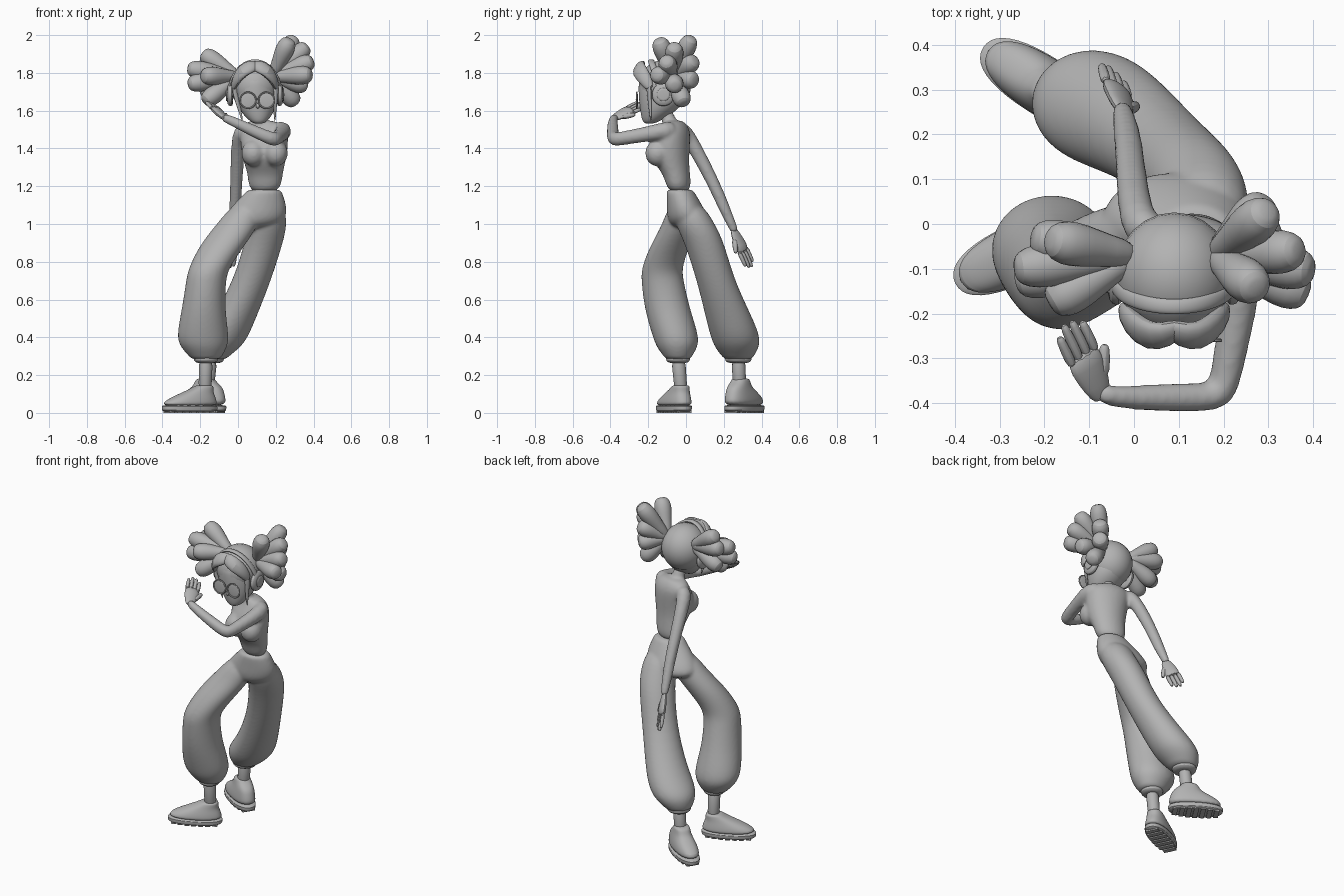
import bpy, bmesh, math
from mathutils import Vector, Matrix

cube = bpy.data.objects.get("Cube")
if cube:
    bpy.data.objects.remove(cube)

grey = bpy.data.materials.new("plain_grey")
grey.use_nodes = True
grey.diffuse_color = (0.45, 0.45, 0.45, 1)
grey.node_tree.nodes["Principled BSDF"].inputs["Base Color"].default_value = grey.diffuse_color


def finish(name, bm, subdiv=0):
    bmesh.ops.recalc_face_normals(bm, faces=bm.faces)
    me = bpy.data.meshes.new(name)
    bm.to_mesh(me)
    bm.free()
    me.materials.append(grey)
    ob = bpy.data.objects.new(name, me)
    bpy.context.collection.objects.link(ob)
    if subdiv:
        mod = ob.modifiers.new("smooth", 'SUBSURF')
        mod.levels = mod.render_levels = subdiv
    bpy.ops.object.select_all(action='DESELECT')
    ob.select_set(True)
    bpy.context.view_layer.objects.active = ob
    bpy.ops.object.shade_smooth_by_angle(angle=math.radians(40))
    return ob


def blend(name, parts, repeats):
    """Fuse overlapping parts into one smooth skin."""
    bpy.ops.object.select_all(action='DESELECT')
    for ob in parts:
        ob.select_set(True)
    bpy.context.view_layer.objects.active = parts[0]
    bpy.ops.object.convert(target='MESH')
    bpy.ops.object.join()
    ob = bpy.context.view_layer.objects.active
    ob.name = name
    fuse = ob.modifiers.new("fuse", 'REMESH')
    fuse.mode, fuse.voxel_size, fuse.use_smooth_shade = 'VOXEL', .009, True
    relax = ob.modifiers.new("relax", 'SMOOTH')
    relax.factor, relax.iterations = .5, repeats


def skin_rings(name, rings, subdiv):
    bm = bmesh.new()
    loops = [[bm.verts.new(p) for p in ring] for ring in rings]
    n = len(loops[0])
    for a, b in zip(loops, loops[1:]):
        for i in range(n):
            bm.faces.new((a[i], a[(i + 1) % n], b[(i + 1) % n], b[i]))
    bm.faces.new(loops[0])
    bm.faces.new(loops[-1])
    return finish(name, bm, subdiv)


def stack(name, levels, turn=0, subdiv=2, n=14, blunt=1):
    """Loft of level ovals: z, centre x, centre y, half width, half depth."""
    rot = Matrix.Rotation(math.radians(turn), 3, 'Z')
    angles = [2 * math.pi * i / n for i in range(n)]
    oval = [[math.copysign(abs(f(a)) ** blunt, f(a)) for f in (math.cos, math.sin)] for a in angles]
    return skin_rings(name, [[Vector((cx, cy, z)) + rot @ Vector((rx * c, ry * s, 0)) for c, s in oval]
                             for z, cx, cy, rx, ry in levels], subdiv)


def tube(name, path, side=(0.3, 0.2, 0.9), flat=1, n=10, subdiv=1):
    """Sweep along x, y, z, radius points; flat thins it across the side vector."""
    pts = [Vector(p[:3]) for p in path]
    angles = [2 * math.pi * k / n for k in range(n)]
    rings = []
    for i, p in enumerate(pts):
        t = (pts[min(i + 1, len(pts) - 1)] - pts[max(i - 1, 0)]).normalized()
        s = Vector(side)
        s = (s - t * s.dot(t)).normalized()
        w = t.cross(s)
        r = path[i][3]
        rings.append([p + s * r * math.cos(a) + w * r * flat * math.sin(a) for a in angles])
    return skin_rings(name, rings, subdiv)


def ball(name, centre, size):
    bm = bmesh.new()
    bmesh.ops.create_uvsphere(bm, u_segments=24, v_segments=14, radius=1,
                              matrix=Matrix.Translation(centre) @ Matrix.Diagonal((*size, 1)))
    return finish(name, bm)


def taper(name, start, end, radii, **kw):
    """Straight tube with (fraction, radius) pairs."""
    a, b = Vector(start), Vector(end)
    return tube(name, [(*a.lerp(b, f), r) for f, r in radii], **kw)


# Torso, bust, neck and arms in one skin
upper = [stack("torso", [(1.16, .14, -.035, .09, .066), (1.26, .145, -.045, .094, .067),
                         (1.33, .14, -.083, .117, .1), (1.42, .14, -.083, .132, .105),
                         (1.49, .137, -.06, .135, .082), (1.53, .133, -.06, .112, .06),
                         (1.55, .125, -.065, .055, .045)], turn=-15)]
for x, y in ((.082, -.135), (.2, -.15)):
    upper.append(ball("bust", (x, y, 1.375), (.064, .066, .07)))
upper.append(taper("neck", (.125, -.07, 1.5), (.105, -.12, 1.62), [(0, .05), (.4, .038), (1, .038)]))
upper.append(tube("left_arm", [(.2, -.06, 1.5, .043), (.247, -.1, 1.497, .05), (.232, -.2, 1.477, .042),
                               (.207, -.33, 1.455, .038), (.195, -.383, 1.445, .04),
                               (.15, -.388, 1.462, .036), (.05, -.388, 1.507, .032),
                               (-.055, -.388, 1.557, .026), (-.085, -.37, 1.567, .022)], n=12))
upper.append(tube("right_arm", [(.05, -.03, 1.5, .043), (.015, -.01, 1.49, .048), (0, .04, 1.42, .04),
                                (-.01, .15, 1.21, .034), (-.015, .2, 1.09, .033),
                                (-.025, .25, .98, .024), (-.027, .26, .955, .022)], n=12))
blend("upper_body", upper, 9)

# Trousers: hips and two ballooning legs fused, with cuffs
blend("trousers", [
    stack("hips", [(1.185, .14, -.033, .088, .068), (1.17, .138, -.03, .098, .076),
                   (1.1, .115, -.008, .147, .096), (1.04, .092, .008, .17, .112),
                   (1.0, .08, .015, .155, .103), (.975, .07, .01, .07, .06)]),
    stack("left_leg", [(1.12, .155, .0, .092, .085), (1.0, .16, .048, .105, .108),
                       (.9, .136, .098, .105, .108), (.7, .075, .157, .103, .102),
                       (.5, -.02, .23, .118, .128), (.4, -.085, .262, .142, .135),
                       (.345, -.11, .27, .125, .12), (.3, -.135, .275, .09, .087),
                       (.28, -.14, .275, .075, .072)]),
    stack("right_leg", [(1.12, .07, -.01, .09, .08), (1.0, .0, -.035, .115, .09),
                        (.9, -.075, -.078, .124, .107), (.77, -.155, -.13, .11, .11),
                        (.7, -.17, -.125, .108, .115), (.55, -.183, -.1, .117, .124),
                        (.4, -.187, -.052, .145, .127), (.345, -.18, -.047, .125, .11),
                        (.3, -.172, -.043, .09, .077), (.28, -.17, -.042, .075, .065)])], 6)
for name, x, y, r in (("left_cuff", -.145, .277, .073), ("right_cuff", -.17, -.042, .066)):
    stack(name, [(.31, x, y, r * .9, r * .9), (.295, x, y, r, r),
                 (.275, x, y, r, r), (.262, x, y, r * .75, r * .75)], subdiv=1)


# Ankles and shoes, each shoe laid along its heel-to-toe direction
def foot(side, top, ankle, toe_dir, shift, tall):
    ax, ay = ankle
    d = Vector(toe_dir).normalized()
    turn = math.degrees(math.atan2(d.y, d.x))
    taper(side + "_ankle", (*top, .3), (ax, ay, .1), [(0, .044), (.5, .036), (1, .04)])

    def level(z, u, length, width):
        return (z, ax + d.x * (u + shift), ay + d.y * (u + shift), length, width)

    stack(side + "_sole", [level(.006, .08, .152, .058), level(.01, .08, .16, .066),
                           level(.038, .08, .163, .068), level(.042, .08, .155, .064)],
          turn, subdiv=1, n=20, blunt=.85)
    stack(side + "_shoe", [level(.033, .08, .158, .066), level(.06 * tall, .076, .152, .066),
                           level(.085 * tall, .055, .122, .06), level(.11 * tall, .03, .085, .052),
                           level(.135 * tall, .01 - shift, .056, .046),
                           level(.148 * tall, .004 - shift, .044, .042)],
          turn, n=20, blunt=.85)
    # Shallow tread bars under the sole
    bm = bmesh.new()
    for k in range(7):
        u = -.04 + k * .04
        half = .11 * math.sqrt(1 - ((u - .08) / .168) ** 2)
        place = (Matrix.Translation((ax + d.x * (u + shift), ay + d.y * (u + shift), .006))
                 @ Matrix.Rotation(math.radians(turn), 4, 'Z') @ Matrix.Diagonal((.028, half, .012, 1)))
        bmesh.ops.create_cube(bm, size=1, matrix=place)
    finish(side + "_tread", bm)


foot("right", (-.17, -.042), (-.175, -.025), (-.24, -.115), .01, 1)
foot("left", (-.145, .277), (-.165, .285), (-.22, .14), -.035, 1.25)


# Hands
def hand(side, wrist, tip, across):
    w, t = Vector(wrist), Vector(tip)
    d = t - w
    s = Vector(across)
    s = (s - d * s.dot(d) / d.length_squared).normalized()
    taper(side + "_palm", w - d * .1, w + d * .58,
          [(0, .022), (.3, .036), (.75, .048), (1, .042)], side=s, flat=.45)
    for k, reach in enumerate((.92, 1.0, 1.02, .92)):
        off = s * (.033 - .022 * k)
        taper(side + "_finger_%d" % (k + 1), w + d * .48 + off, w + d * reach + off,
              [(0, .0135), (.5, .0125), (.9, .011), (1, .006)], n=8)
    taper(side + "_thumb", w + d * .15 + s * .02, w + d * .5 + s * .06,
          [(0, .017), (.5, .016), (.9, .013), (1, .006)], n=8)


hand("left", (-.075, -.378, 1.562), (-.148, -.222, 1.64), (.8, .4, -.4))
hand("right", (-.026, .255, .96), (-.05, .342, .772), (.7, -.6, -.2))

# Head: face, cap of hair, nose, lips
stack("face", [(1.53, .11, -.195, .025, .025), (1.55, .109, -.18, .055, .055),
               (1.6, .102, -.145, .095, .1), (1.66, .095, -.125, .119, .128),
               (1.74, .09, -.122, .12, .135), (1.8, .09, -.12, .1, .125)])
ball("hair_cap", (.09, -.112, 1.732), (.131, .138, .138))
ball("nose", (.105, -.25, 1.625), (.01, .016, .014))
ball("lips", (.107, -.222, 1.58), (.02, .012, .008))

# Fringe swept either side of the parting, and thin side locks
for side, way in (("right", -1), ("left", 1)):
    tube(side + "_fringe", [(.09 - way * .02, -.225, 1.842, .027), (.09 + way * .02, -.25, 1.835, .04),
                            (.09 + way * .062, -.25, 1.815, .047), (.09 + way * .1, -.218, 1.77, .04),
                            (.09 + way * .117, -.185, 1.71, .022)], side=(0, .6, .8), flat=.6)
    tube(side + "_lock", [(.09 + way * .105, -.2, 1.76, .018), (.092 + way * .112, -.195, 1.7, .016),
                          (.1 + way * .095, -.19, 1.62, .011), (.11 + way * .085, -.185, 1.54, .004)],
         flat=.7)

# Round glasses
for name, x in (("right_lens", .053), ("left_lens", .151)):
    ring = [(x + .043 * math.cos(a), -.26, 1.655 + .043 * math.sin(a), .005)
            for a in [2 * math.pi * i / 20 for i in range(21)]]
    tube(name + "_rim", ring, side=(0, 1, 0), n=6)
    ball(name, (x, -.258, 1.655), (.042, .004, .042))
taper("glasses_bridge", (.09, -.263, 1.66), (.114, -.263, 1.66), [(0, .005), (1, .005)], n=6)

# Headphones: band over the head and round ear cups
arc = [math.pi * i / 14 for i in range(15)]
tube("headphone_band", [(.09 + .138 * math.cos(a), -.125 - .06 * math.sin(a),
                         1.685 + .18 * math.sin(a), .018) for a in arc], side=(0, 1, 0), flat=.5)
for name, x, out in (("right", -.025, -1), ("left", .205, 1)):
    taper(name + "_ear_cup", (x, -.12, 1.685), (x + out * .035, -.12, 1.685),
          [(0, .055), (.25, .063), (.7, .061), (1, .042)], n=20)
    taper(name + "_cup_disc", (x + out * .02, -.12, 1.685), (x + out * .04, -.12, 1.685),
          [(0, .036), (.9, .036), (1, .03)], n=20)

# Two bunches of rounded hair lobes
bunches = {
    "right": ((.0, -.07, 1.78), [(-.19, -.035, 1.905), (-.23, -.03, 1.83), (-.268, -.1, 1.825),
                                 (-.265, -.13, 1.74), (-.19, -.18, 1.785), (-.18, -.155, 1.645),
                                 (-.2, -.06, 1.69)]),
    "left": ((.18, -.07, 1.78), [(.3, .03, 1.99), (.275, -.145, 1.98), (.37, -.06, 1.945),
                                 (.4, -.105, 1.865), (.39, -.16, 1.79), (.3, .05, 1.87),
                                 (.3, .05, 1.76), (.31, -.01, 1.635), (.37, -.06, 1.73)])}
for side, (root, tips) in bunches.items():
    for k, tip in enumerate(tips):
        taper("%s_hair_lobe_%d" % (side, k + 1), root, tip,
              [(0, .032), (.3, .037), (.6, .052), (.82, .054), (.96, .04), (1, .018)])
